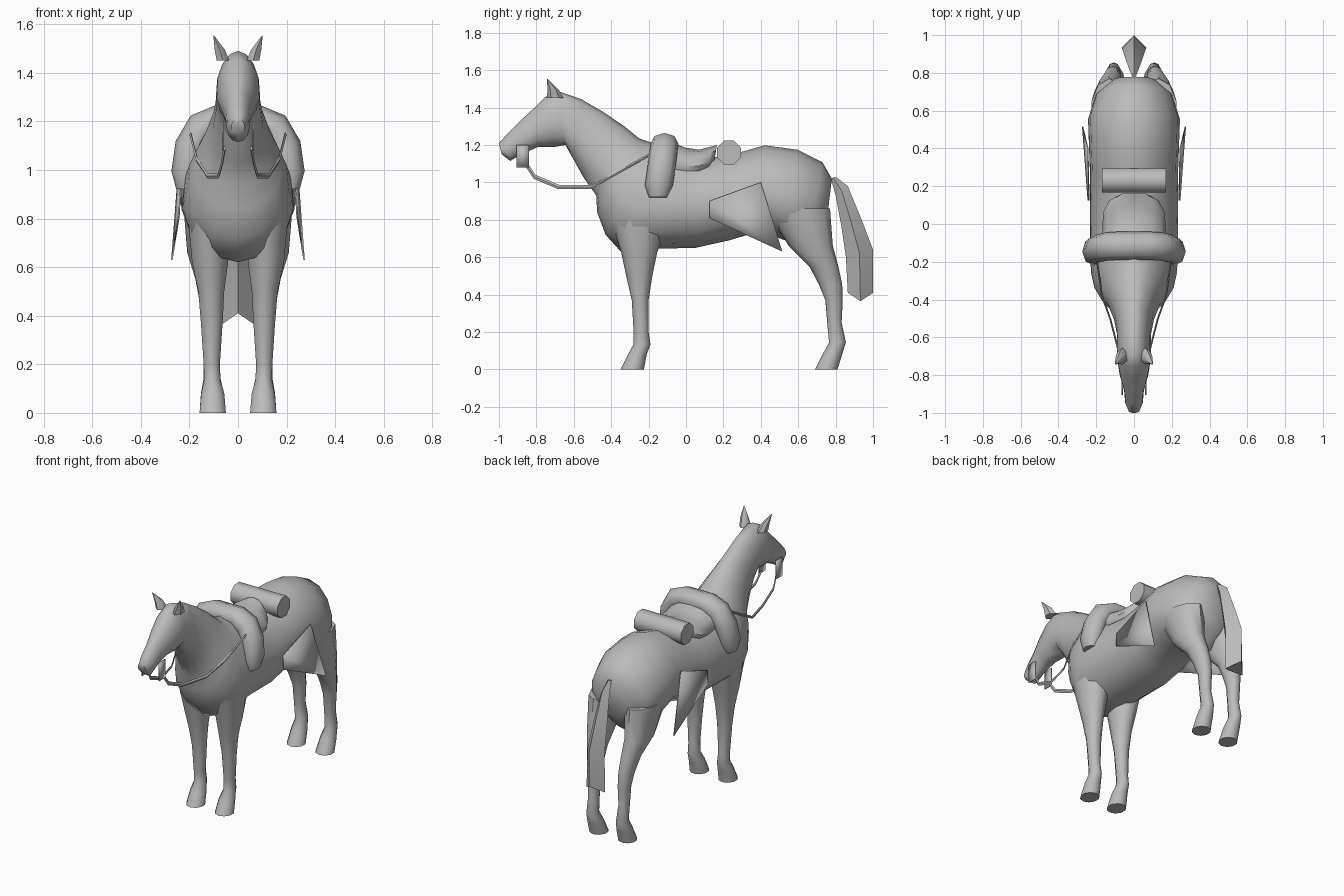
import bpy, bmesh, math
from mathutils import Vector

cube = bpy.data.objects.get("Cube")
if cube:
    bpy.data.objects.remove(cube)

grey = bpy.data.materials.new("plain grey")
grey.use_nodes = True
grey.diffuse_color = (0.5, 0.5, 0.5, 1)
grey.node_tree.nodes["Principled BSDF"].inputs["Base Color"].default_value = grey.diffuse_color


def finish(name, bm, angle):
    bmesh.ops.recalc_face_normals(bm, faces=bm.faces)
    mesh = bpy.data.meshes.new(name)
    bm.to_mesh(mesh)
    bm.free()
    mesh.materials.append(grey)
    obj = bpy.data.objects.new(name, mesh)
    bpy.context.collection.objects.link(obj)
    bpy.ops.object.select_all(action="DESELECT")
    obj.select_set(True)
    bpy.context.view_layer.objects.active = obj
    bpy.ops.object.shade_smooth_by_angle(angle=math.radians(angle))
    return obj


def loft(name, rings, sides, angle=50, egg=0.0):
    """Skin over rings of (centre, up vector, side vector)."""
    bm = bmesh.new()
    loops = []
    for centre, up, side in rings:
        c, u, s = Vector(centre), Vector(up), Vector(side)
        loop = []
        for i in range(sides):
            a = math.tau * i / sides
            loop.append(bm.verts.new(c + u * math.cos(a) + s * math.sin(a) * (1 - egg * math.cos(a))))
        loops.append(loop)
    for a, b in zip(loops, loops[1:]):
        for i in range(sides):
            j = (i + 1) % sides
            bm.faces.new((a[i], a[j], b[j], b[i]))
    bm.faces.new(loops[0])
    bm.faces.new(loops[-1])
    return finish(name, bm, angle)


def span(p, q, width, x=0):
    """Ring through two (y, z) points with a half width in x."""
    a, b = Vector((x, *p)), Vector((x, *q))
    return (a + b) / 2, (a - b) / 2, (width, 0, 0)


def plate(name, points, thickness=0.006):
    bm = bmesh.new()
    bm.faces.new([bm.verts.new(p) for p in points])
    obj = finish(name, bm, 30)
    mod = obj.modifiers.new("thickness", "SOLIDIFY")
    mod.thickness = thickness
    mod.offset = 0


# Head, neck and torso in one skin: top point, bottom point, half width
loft("body", [span(*s) for s in [
    ((-1.0, 1.21), (-.985, 1.15), .028),
    ((-.955, 1.26), (-.94, 1.115), .047),
    ((-.89, 1.325), (-.88, 1.15), .052),
    ((-.82, 1.39), (-.79, 1.19), .075),
    ((-.755, 1.455), (-.70, 1.19), .088),
    ((-.69, 1.49), (-.645, 1.2), .09),
    ((-.56, 1.445), (-.60, 1.12), .09),
    ((-.44, 1.375), (-.55, 1.03), .105),
    ((-.33, 1.30), (-.48, .93), .14),
    ((-.25, 1.235), (-.475, .84), .18),
    ((-.19, 1.215), (-.43, .72), .21),
    ((-.12, 1.20), (-.34, .62), .228),
    ((-.02, 1.15), (-.17, .645), .232),
    ((.12, 1.13), (.05, .65), .232),
    ((.27, 1.155), (.23, .69), .232),
    ((.42, 1.198), (.40, .74), .238),
    ((.595, 1.175), (.53, .69), .243),
    ((.73, 1.107), (.64, .65), .205),
    ((.78, 1.02), (.75, .77), .11),
]], 14, 60, egg=0.12)

# Legs: front y, back y, z, centre x, half width
FORELEG = [(-.40, -.10, .80, .12, .09), (-.345, -.155, .62, .115, .078),
           (-.32, -.18, .50, .11, .056), (-.29, -.2, .37, .108, .047),
           (-.28, -.2, .20, .108, .035), (-.28, -.19, .135, .106, .036),
           (-.31, -.21, .08, .104, .05), (-.35, -.225, 0, .104, .057)]
HIND_LEG = [(.42, .77, .86, .13, .10), (.55, .785, .66, .135, .078),
            (.66, .815, .55, .122, .056), (.71, .835, .455, .114, .046),
            (.745, .838, .37, .11, .04), (.755, .832, .25, .109, .034),
            (.765, .855, .145, .107, .036), (.73, .835, .08, .105, .05),
            (.69, .81, 0, .104, .057)]

# Reins path from the bit to the saddle
REIN = [(.055, -.85, 1.09), (.065, -.81, 1.03), (.08, -.68, .975),
        (.125, -.505, .975), (.17, -.38, 1.045), (.195, -.2, 1.145)]

for label, m in (("left", 1), ("right", -1)):
    for part, rows in (("front_leg", FORELEG), ("hind_leg", HIND_LEG)):
        loft(f"{label}_{part}", [span((f, z), (b, z), w, m * x) for f, b, z, x, w in rows], 10)

    # Pointed ear leaning outward
    loft(f"{label}_ear", [((m * .062, -.70, 1.45), (0, .045, 0), (.03, 0, 0)),
                          ((m * .075, -.71, 1.495), (0, .03, 0), (.024, 0, 0)),
                          ((m * .1, -.742, 1.553), (0, .002, 0), (.002, 0, 0))], 6)

    # Hanging cheek strap and rein
    plate(f"{label}_cheek_strap", [(m * .062, y, z) for y, z in
                                   ((-.905, 1.2), (-.84, 1.2), (-.84, 1.08), (-.905, 1.08))])
    loft(f"{label}_rein", [(( m * x, y, z), (0, .004, .011), (.005, 0, 0)) for x, y, z in REIN], 4, 30)

    # Loose cloth corner on the flank
    plate(f"{label}_cloth_flap", [(m * .238, .125, .9), (m * .243, .125, .81),
                                  (m * .272, .515, .63), (m * .244, .4, 1.0)])

# Rolled coat draped over the withers: x, y, z, outward direction angle, thickness
half = [(.08, -.115, 1.205, 75, .062), (.15, -.12, 1.17, 50, .07),
        (.195, -.13, 1.09, 25, .068), (.215, -.145, .985, 10, .06),
        (.22, -.15, .92, 5, .035)]
arch = [(-x, y, z, 180 - a, t) for x, y, z, a, t in reversed(half)] + half
loft("draped_roll", [((x, y, z), (0, .075 if t > .04 else .05, 0),
                      (t * math.cos(math.radians(a)), 0, t * math.sin(math.radians(a))))
                     for x, y, z, a, t in arch], 8, 60)

# Saddle seat, dipping in the middle and rising to the back
loft("saddle_seat", [span(*s) for s in [
    ((-.08, 1.215), (-.08, .99), .168), ((.0, 1.185), (.0, .99), .168),
    ((.07, 1.175), (.07, 1.0), .16), ((.13, 1.19), (.12, 1.04), .13),
    ((.165, 1.2), (.15, 1.1), .07)]], 12)

# Bedroll behind the saddle
loft("bedroll", [((x, .23, 1.16), (0, .026, .064), (0, .064, -.026)) for x in (-.17, .17)], 8)

# Tail with a diamond cross-section and swallow-cut end
tail = loft("tail", [span(*s) for s in [
    ((.80, 1.03), (.775, 1.02), .012), ((.865, .98), (.80, .93), .03),
    ((.935, .81), (.83, .77), .048), ((1.0, .64), (.855, .6), .062),
    ((1.0, .41), (.865, .41), .066)]], 4, 30)
for v in tail.data.vertices:
    if v.co.z < .45 and abs(v.co.x) > .03:
        v.co.z = .365
